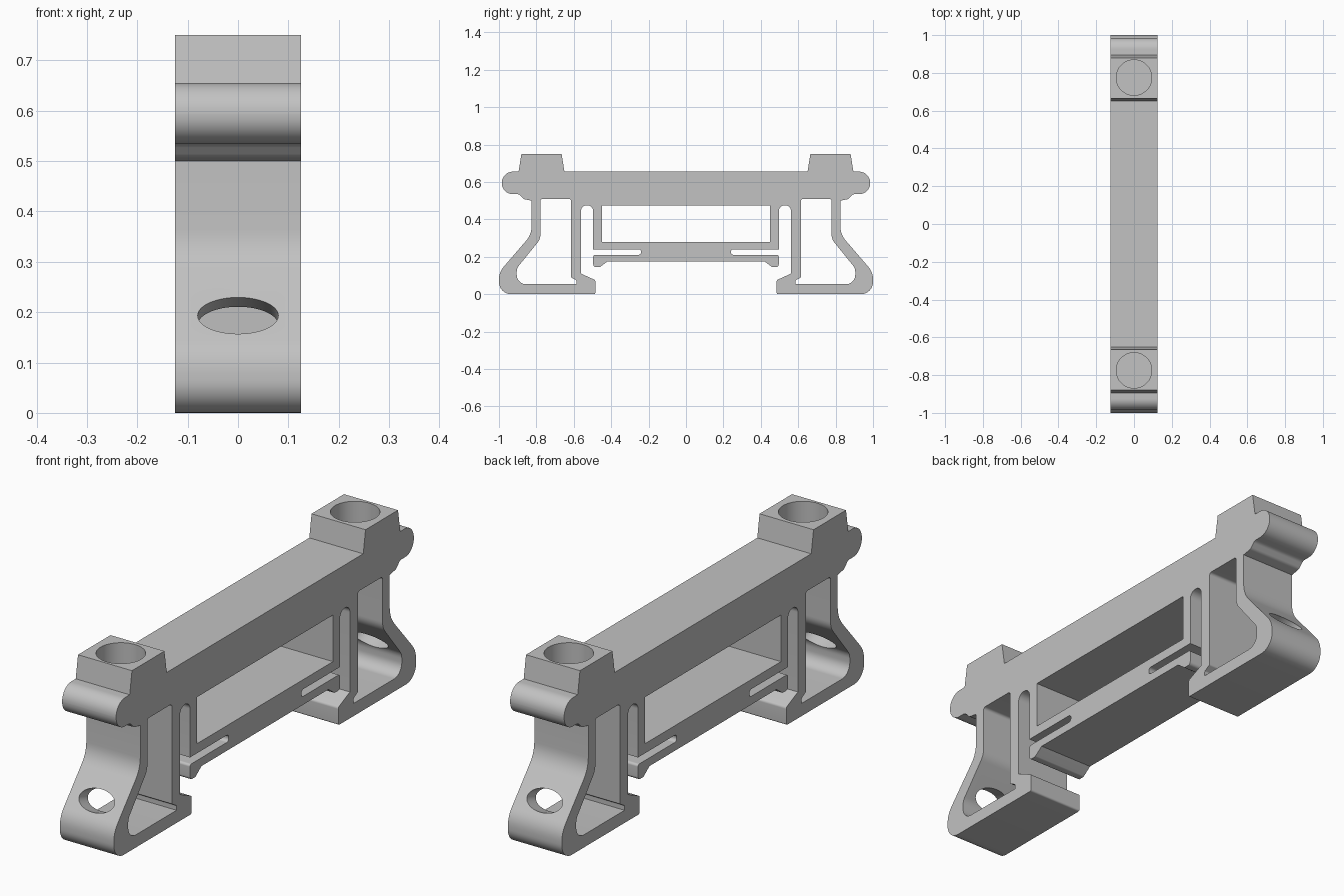
import bpy
import bmesh
from math import radians, tan, ceil
from mathutils import Matrix, Vector

if "Cube" in bpy.data.objects:
    bpy.data.objects.remove(bpy.data.objects["Cube"])

HALF_WIDTH = 0.125

grey = bpy.data.materials.new("plain grey")
grey.use_nodes = True
colour = (0.54, 0.54, 0.54, 1)
grey.diffuse_color = colour
grey.node_tree.nodes["Principled BSDF"].inputs["Base Color"].default_value = colour


def rounded(corners):
    """Turn (y, z, radius) corners into a closed outline with arcs."""
    out = []
    for i, (y, z, r) in enumerate(corners):
        p = Vector((y, z))
        before = Vector(corners[i - 1][:2]) - p
        after = Vector(corners[(i + 1) % len(corners)][:2]) - p
        if r == 0:
            out.append(p)
            continue
        a, b = before.normalized(), after.normalized()
        inner = a.angle(b)
        reach = min(r / tan(inner / 2), before.length * 0.98, after.length * 0.98)
        radius = reach * tan(inner / 2)
        centre = p + (a + b).normalized() * (reach ** 2 + radius ** 2) ** 0.5
        start, end = p + a * reach - centre, p + b * reach - centre
        turn = start.angle_signed(end)
        steps = max(2, ceil(abs(turn) / radians(9)))
        for k in range(steps + 1):
            out.append(centre + Matrix.Rotation(-turn * k / steps, 2) @ start)
    return out


def flipped(corners):
    return [(-y, z, r) for y, z, r in reversed(corners)]


def extrude_outlines(name, outlines):
    """Fill the outlines (the first is outer, the rest are openings) and extrude along x."""
    bm = bmesh.new()
    for line in outlines:
        verts = [bm.verts.new((-HALF_WIDTH, p.x, p.y)) for p in line]
        for i, v in enumerate(verts):
            bm.edges.new((verts[i - 1], v))
    bmesh.ops.triangle_fill(bm, use_beauty=True, edges=bm.edges[:])
    moved = bmesh.ops.extrude_face_region(bm, geom=bm.faces[:], use_keep_orig=True)["geom"]
    bmesh.ops.translate(bm, vec=(2 * HALF_WIDTH, 0, 0),
                        verts=[g for g in moved if isinstance(g, bmesh.types.BMVert)])
    bmesh.ops.recalc_face_normals(bm, faces=bm.faces[:])
    return to_object(name, bm)


def to_object(name, bm):
    mesh = bpy.data.meshes.new(name)
    bm.to_mesh(mesh)
    bm.free()
    obj = bpy.data.objects.new(name, mesh)
    bpy.context.collection.objects.link(obj)
    return obj


def drill(body, matrix, depth):
    """Cut a cylinder out of the body."""
    bm = bmesh.new()
    bmesh.ops.create_cone(bm, cap_ends=True, segments=64, radius1=1, radius2=1,
                          depth=depth, matrix=matrix)
    cutter = to_object("hole_cutter", bm)
    cutter.hide_render = True
    mod = body.modifiers.new("hole", "BOOLEAN")
    mod.operation = "DIFFERENCE"
    mod.solver = "EXACT"
    mod.object = cutter
    bpy.ops.object.modifier_apply(modifier=mod.name)
    bpy.data.objects.remove(cutter)


# Half of the outer outline, from the top bar round to the underside
half = [
    # boss
    (0.65, 0.655, 0), (0.665, 0.75, 0), (0.88, 0.75, 0), (0.895, 0.655, 0),
    # rounded bar end
    (0.985, 0.655, 0.06), (0.985, 0.535, 0.058), (0.893, 0.535, 0.025),
    (0.868, 0.508, 0.025), (0.825, 0.5, 0),
    # leg and foot
    (0.825, 0.32, 0.12), (1.0, 0.117, 0.1), (1.0, 0, 0.065),
    (0.485, 0, 0.008), (0.485, 0.075, 0.012), (0.562, 0.11, 0),
    # tall slot between leg and frame
    (0.562, 0.475, 0.032), (0.496, 0.475, 0.032), (0.496, 0.24, 0),
    # thin slot above the flange
    (0.24, 0.24, 0.014), (0.24, 0.21, 0.014),
    # flange lug
    (0.496, 0.21, 0.01), (0.496, 0.145, 0.014), (0.46, 0.145, 0.012), (0.42, 0.175, 0),
]

# Opening inside one leg
leg_opening = [
    (0.778, 0.51, 0.012), (0.615, 0.51, 0.012), (0.615, 0.09, 0.008),
    (0.585, 0.073, 0.006), (0.585, 0.053, 0), (0.905, 0.053, 0.05),
    (0.905, 0.138, 0.05), (0.778, 0.295, 0.07),
]

# Middle window
window = [(-0.45, 0.28, 0), (0.45, 0.28, 0), (0.45, 0.475, 0), (-0.45, 0.475, 0)]

body = extrude_outlines("bracket_body", [
    rounded(half + flipped(half)), rounded(window),
    rounded(leg_opening), rounded(flipped(leg_opening)),
])
body.data.materials.append(grey)
bpy.context.view_layer.objects.active = body
body.select_set(True)

for side in (1, -1):
    # round blind hole in the boss
    drill(body, Matrix.LocRotScale(Vector((0, side * 0.775, 0.68)), None,
                                   Vector((0.094, 0.094, 1))), 0.24)
    # oval hole through the sloping leg wall
    drill(body, Matrix.Translation((0, side * 0.934, 0.193))
          @ Matrix.Rotation(radians(-72 * side), 4, "X")
          @ Matrix.Diagonal((0.08, 0.044, 1, 1)), 0.24)

bpy.ops.object.shade_smooth_by_angle(angle=radians(25))
